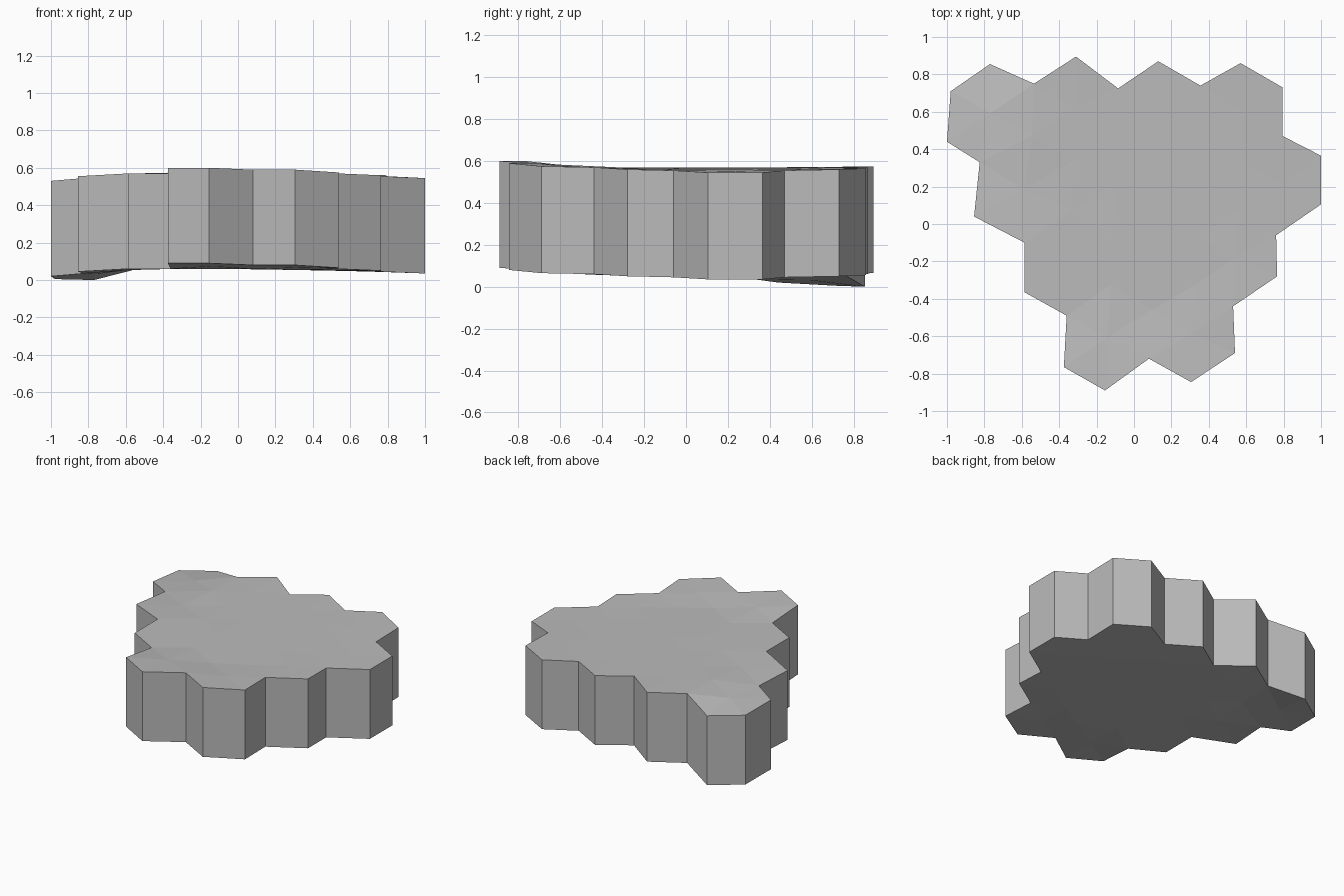
import bpy
import bmesh
from mathutils import Vector

default_cube = bpy.data.objects.get("Cube")
if default_cube:
    bpy.data.objects.remove(default_cube, do_unlink=True)

THICKNESS = 0.51
CELLS_PER_ROW = (4, 4, 3, 2)
HEX_CORNERS = ((0, 2), (-1, 1), (-1, -1), (0, -2), (1, -1), (1, 1))

# Slightly uneven rim of the cluster: x, y and top height
RIM = [Vector(p) for p in (
    (-.98, .71, .515), (-.77, .855, .51), (-.535, .75, .57), (-.31, .895, .575),
    (-.085, .725, .57), (.13, .87, .57), (.355, .74, .565), (.57, .86, .565),
    (.795, .73, .56), (.795, .47, .555), (1, .365, .545), (1, .105, .545),
    (.76, -.06, .555), (.765, -.28, .56), (.53, -.44, .57), (.54, -.69, .575),
    (.305, -.845, .59), (.08, -.72, .59), (-.155, -.89, .6), (-.375, -.765, .6),
    (-.36, -.49, .57), (-.585, -.365, .57), (-.585, -.1, .57), (-.855, .04, .555),
    (-.825, .33, .545), (-1, .44, .53))]


def lattice_point(column, row):
    """Turn honeycomb lattice steps into a point on the top surface."""
    x = -0.765 + 0.225 * column + 0.005 * row
    y = 0.605 + 0.133 * row
    return Vector((x, y, 0.57 - 0.02 * max(0, x)))


def make_material(name, value):
    material = bpy.data.materials.new(name)
    material.use_nodes = True
    colour = (value, value, value, 1)
    material.diffuse_color = colour
    shader = next(n for n in material.node_tree.nodes if n.type == "BSDF_PRINCIPLED")
    shader.inputs["Base Color"].default_value = colour
    return material


# Honeycomb sheet whose neighbouring cells share corners
bm = bmesh.new()
corners = {}


def corner(column, row):
    key = (column, row)
    if key not in corners:
        corners[key] = bm.verts.new(lattice_point(column, row))
    return corners[key]


for row, count in enumerate(CELLS_PER_ROW):
    for cell in range(count):
        column = 2 * cell + row
        bm.faces.new([corner(column + dx, dy - 3 * row) for dx, dy in HEX_CORNERS])

# Fit the outer corners to the rim
for vert in bm.verts:
    if vert.is_boundary:
        vert.co = min(RIM, key=lambda p: (p.xy - vert.co.xy).length).copy()

# Give every cell a centre point, then thicken the sheet downwards
bmesh.ops.poke(bm, faces=bm.faces[:])
lower = bmesh.ops.extrude_face_region(bm, geom=bm.faces[:], use_keep_orig=True)
lower_verts = [g for g in lower["geom"] if isinstance(g, bmesh.types.BMVert)]
bmesh.ops.translate(bm, verts=lower_verts, vec=(0, 0, -THICKNESS))
bmesh.ops.recalc_face_normals(bm, faces=bm.faces[:])

mesh = bpy.data.meshes.new("hexagon_column_cluster")
bm.to_mesh(mesh)
bm.free()
mesh.materials.append(make_material("stone_grey", 0.5))
cluster = bpy.data.objects.new("hexagon_column_cluster", mesh)
bpy.context.collection.objects.link(cluster)
